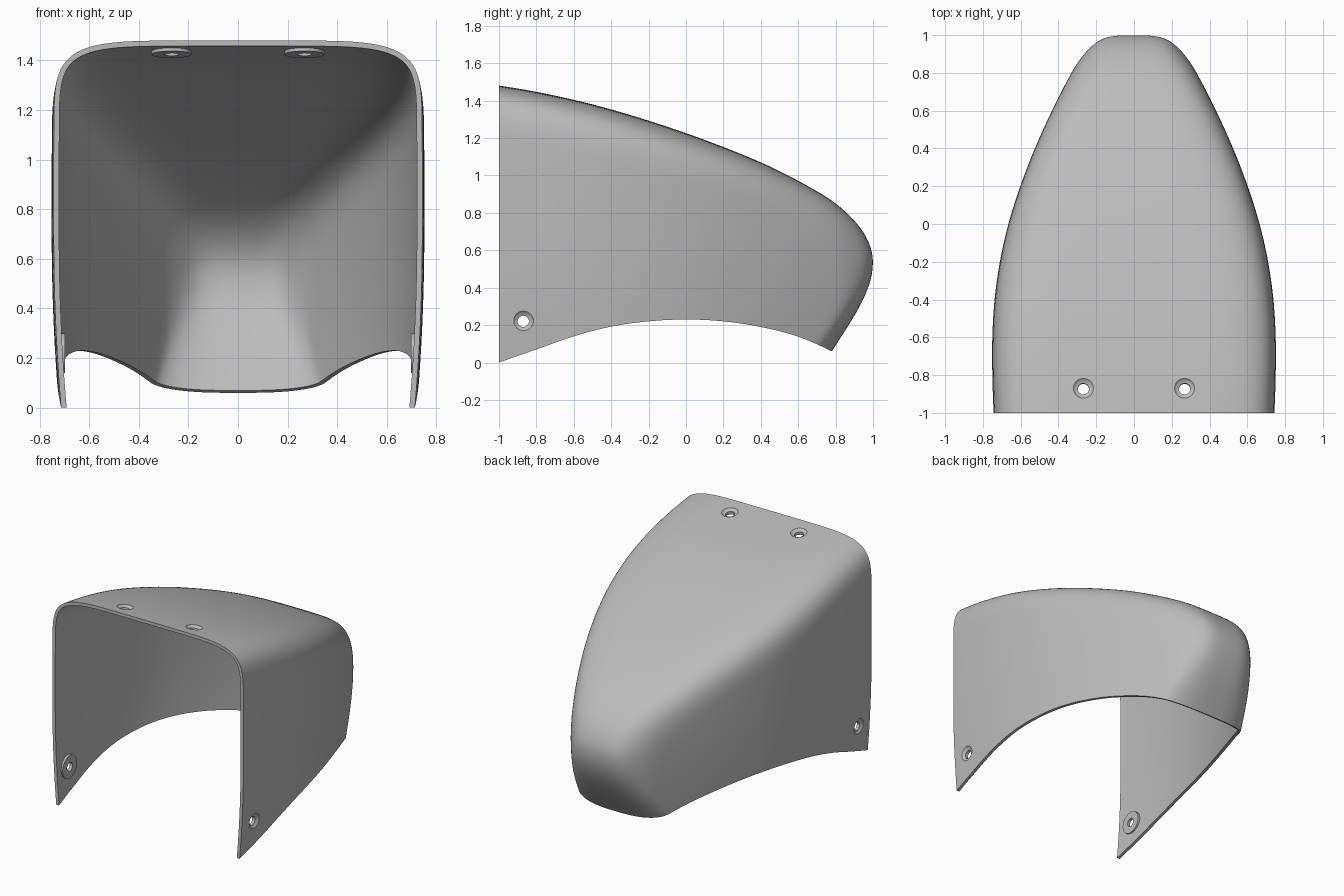
import bpy, bmesh, math
from mathutils import Vector

cube = bpy.data.objects.get("Cube")
if cube:
    bpy.data.objects.remove(cube, do_unlink=True)

grey = bpy.data.materials.new("matte grey")
grey.use_nodes = True
grey.diffuse_color = (0.5, 0.5, 0.5, 1)
grey.node_tree.nodes["Principled BSDF"].inputs["Base Color"].default_value = (0.5, 0.5, 0.5, 1)


def spline(pts, u):
    """Smooth curve through evenly weighted points, u in 0..1."""
    f = min(max(u, 0), 1) * (len(pts) - 1)
    i = min(int(f), len(pts) - 2)
    t = f - i
    a, b, c, d = (Vector(pts[min(max(i + k, 0), len(pts) - 1)]) for k in (-1, 0, 1, 2))
    return b + 0.5 * t * (c - a + t * (2 * a - 5 * b + 4 * c - d + t * (3 * (b - c) + d - a)))


def make_object(name, bm):
    mesh = bpy.data.meshes.new(name)
    bm.to_mesh(mesh)
    bm.free()
    mesh.materials.append(grey)
    ob = bpy.data.objects.new(name, mesh)
    bpy.context.collection.objects.link(ob)
    return ob


def cut(ob, cutter):
    mod = ob.modifiers.new("cut", 'BOOLEAN')
    mod.operation = 'DIFFERENCE'
    mod.solver = 'EXACT'
    mod.object = cutter


def finish(ob, angle=35):
    """Bake the modifiers, then smooth while keeping the cut edges sharp."""
    bpy.context.view_layer.update()
    deps = bpy.context.evaluated_depsgraph_get()
    mesh = bpy.data.meshes.new_from_object(ob.evaluated_get(deps))
    ob.modifiers.clear()
    ob.data = mesh
    bpy.ops.object.select_all(action='DESELECT')
    ob.select_set(True)
    bpy.context.view_layer.objects.active = ob
    bpy.ops.object.shade_smooth_by_angle(angle=math.radians(angle))


# Centre line of the cowl (y, z), from front rim over the nose to the lower tip
RIDGE = [(-1.08, 1.493), (-0.8, 1.447), (-0.5, 1.38), (-0.2, 1.293), (0.1, 1.19), (0.4, 1.07),
         (0.63, 0.955), (0.8, 0.85), (0.92, 0.735), (0.985, 0.62), (0.998, 0.51),
         (0.97, 0.39), (0.9, 0.25), (0.78, 0.06), (0.7, -0.07)]
# Half widths of the plan (y, x) at even steps
WIDTHS = [(-1.2, 0.73), (-1, 0.743), (-0.8, 0.75), (-0.6, 0.75), (-0.4, 0.738), (-0.2, 0.71),
          (0, 0.665), (0.2, 0.602), (0.4, 0.525), (0.6, 0.435), (0.8, 0.335), (1, 0.235)]


def half_width(y, z):
    low = max(0, 1 - z / 0.7)
    return spline(WIDTHS, (y + 1.2) / 2.2)[1] - 0.03 * (1 + max(0, y)) * low * low


def section(u):
    """Arch from the ridge down both sides, with a rounded corner."""
    top = spline(RIDGE, u)
    foot = Vector((-1.08 + 1.43 * u, -0.12))
    leg = foot - top
    power = 6 - 3.4 * u
    corner = 0.5 - 0.33 * u
    half = []
    for k in range(21):
        a = k / 20 * math.pi / 2
        half.append((math.sin(a) ** (2 / power),
                     corner * (1 - max(0, math.cos(a)) ** (2 / power))))
    half += [(1, corner + (leg.length - corner) * k / 14) for k in range(1, 15)]
    pts = []
    for w, s in half:
        y, z = top + leg.normalized() * s
        pts.append(Vector((w * half_width(y, z), y, z)))
    return [Vector((-p.x, p.y, p.z)) for p in pts[:0:-1]] + pts


# Cowl shell
bm = bmesh.new()
rows = [[bm.verts.new(p) for p in section(i / 84)] for i in range(85)]
for r0, r1 in zip(rows, rows[1:]):
    for j in range(len(r0) - 1):
        bm.faces.new((r0[j], r0[j + 1], r1[j + 1], r1[j]))
bm.normal_update()
if max(bm.faces, key=lambda f: f.calc_center_median().z).normal.z < 0:
    bmesh.ops.reverse_faces(bm, faces=bm.faces)
cowl = make_object("cowl_shell", bm)
wall = cowl.modifiers.new("wall", 'SOLIDIFY')
wall.thickness = 0.022
wall.offset = -1

# Trim block: flat front rim and arched lower edge
ARCH = [(-1, 0), (-0.8, 0.07), (-0.6, 0.14), (-0.4, 0.192), (-0.2, 0.22), (0, 0.23),
        (0.2, 0.22), (0.4, 0.19), (0.6, 0.138), (0.8, 0.05), (1, -0.06)]
outline = [Vector((-1, 2))] + [spline(ARCH, i / 50) for i in range(51)]
outline += [Vector((1.2, -0.5)), Vector((-1.5, -0.5)), Vector((-1.5, 2))]
bm = bmesh.new()
face = bm.faces.new([bm.verts.new((-1.2, p.x, p.y)) for p in outline])
ext = bmesh.ops.extrude_face_region(bm, geom=[face])
bmesh.ops.translate(bm, vec=(2.4, 0, 0),
                    verts=[g for g in ext["geom"] if isinstance(g, bmesh.types.BMVert)])
bmesh.ops.recalc_face_normals(bm, faces=bm.faces)
trim = make_object("trim_cutter", bm)
cut(cowl, trim)
helpers = [trim]


def turned(name, profile, origin, axis):
    """Closed turned solid: profile is (radius, height) along the axis."""
    bm = bmesh.new()
    rot = Vector((0, 0, 1)).rotation_difference(axis)
    rings = []
    for r, h in profile:
        rings.append([bm.verts.new(origin + rot @ Vector((r * math.cos(a), r * math.sin(a), h)))
                      for a in (k * math.tau / 40 for k in range(40))])
    for a, b in zip(rings, rings[1:]):
        for k in range(40):
            bm.faces.new((a[k], a[k - 1], b[k - 1], b[k]))
    bm.faces.new(rings[0])
    bm.faces.new(rings[-1])
    bmesh.ops.recalc_face_normals(bm, faces=bm.faces)
    return make_object(name, bm)


# Four mounting points: inner pad, through hole and countersunk outer face
side_x = half_width(-0.87, 0.22)
pads = []
for label, sign in (("left", 1), ("right", -1)):
    for place, origin, axis in (
            ("side", Vector((sign * side_x, -0.87, 0.22)), Vector((sign, 0, 0))),
            ("top", Vector((sign * 0.268, -0.87, 1.459)), Vector((0, 0.18, 1)).normalized())):
        hole = turned(f"{label}_{place}_hole_cutter",
                      [(0.03, -0.1), (0.03, -0.014), (0.04, -0.012), (0.055, 0.002), (0.055, 0.05)],
                      origin, axis)
        pad = turned(f"{label}_{place}_mount_pad",
                     [(0.08, -0.036), (0.08, -0.016)], origin, axis)
        cut(cowl, hole)
        cut(pad, hole)
        pads.append(pad)
        helpers.append(hole)

for ob in [cowl] + pads:
    finish(ob)
for ob in helpers:
    bpy.data.objects.remove(ob, do_unlink=True)
